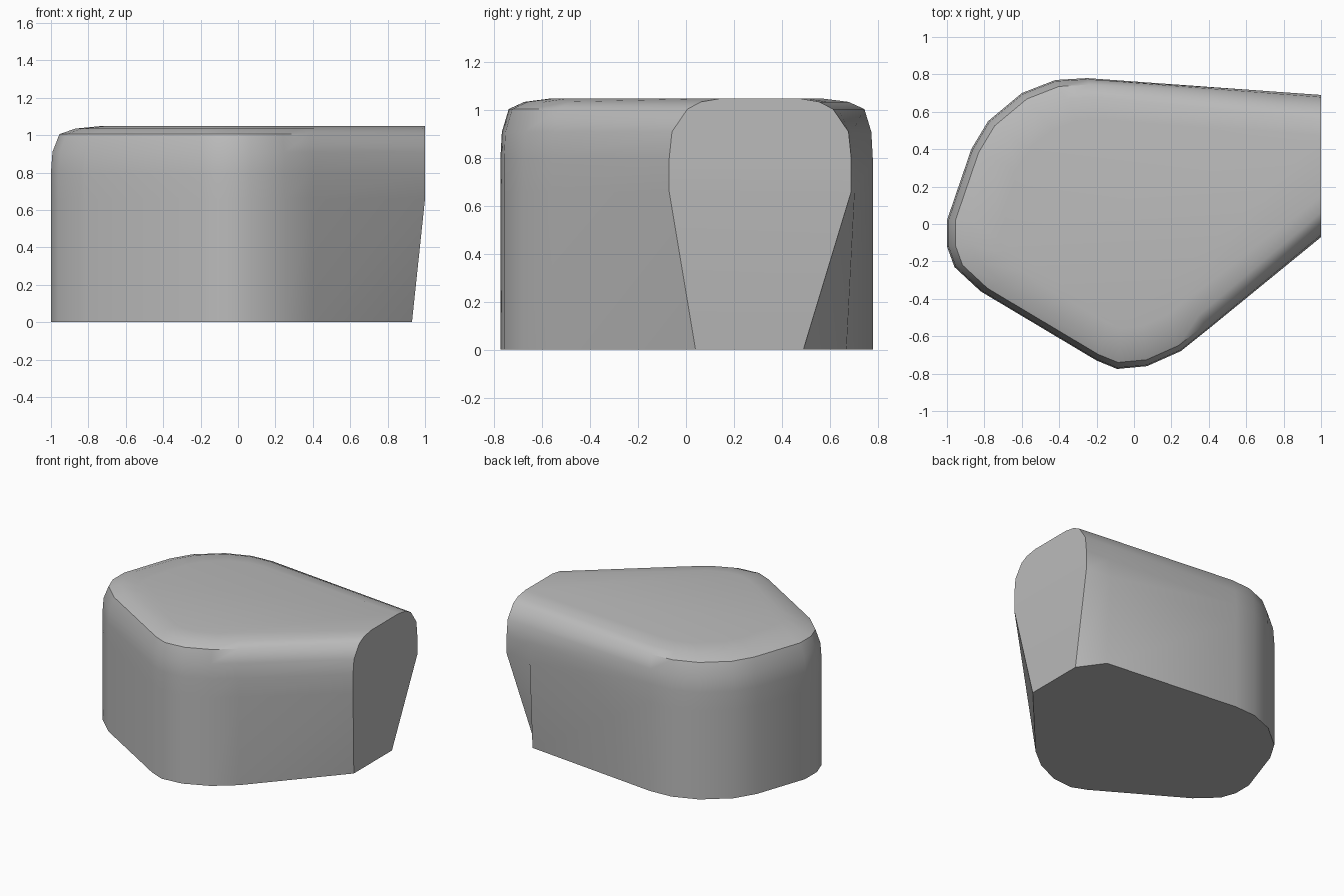
import bpy, bmesh, math

cube = bpy.data.objects.get("Cube")
if cube:
    bpy.data.objects.remove(cube, do_unlink=True)

stone = bpy.data.materials.new("stone_grey")
stone.use_nodes = True
grey = (0.5, 0.5, 0.5, 1)
stone.diffuse_color = grey
stone.node_tree.nodes["Principled BSDF"].inputs["Base Color"].default_value = grey

# Widest outline, counter-clockwise; the first two points bound the flat broken end
outline = [(1, -.07), (1, .69), (.8, .705), (-.25, .78), (-.42, .77), (-.6, .7),
           (-.78, .55), (-.87, .4), (-1, .02), (-1, -.12), (-.96, -.23),
           (-.82, -.36), (-.2, -.73), (-.09, -.775), (.07, -.76), (.25, -.68),
           (.4, -.56)]

# Base outline: the broken end is undercut and its corners taper in
base = list(outline)
base[0:3] = [(.93, .04), (.93, .49), (.8, .67)]


def shrink(body, end):
    """Scale the outline inward, keeping the broken end in its plane."""
    ring = [(x * body, y * body) for x, y in outline]
    ring[0:2] = [(1, .31 + (y - .31) * end) for x, y in outline[0:2]]
    # the back point follows the line between its neighbours
    (ax, ay), (bx, by) = ring[1], ring[3]
    t = (1 - .8 * body) / (ax - bx)
    ring[2] = (ax + (bx - ax) * t, ay + (by - ay) * t)
    return ring


# Heights with body and end scale for the rounded shoulder
shoulder = [(.66, 1, 1), (.8, 1, 1), (.91, .992, .97), (1.005, .955, .8),
            (1.035, .87, .65), (1.05, .72, .42)]

bm = bmesh.new()
rings = [[bm.verts.new((x, y, 0)) for x, y in base]]
for z, body, end in shoulder:
    rings.append([bm.verts.new((x, y, z)) for x, y in shrink(body, end)])

# Walls between rings, with the broken end left for one flat face
count = len(outline)
for low, high in zip(rings, rings[1:]):
    for i in range(count):
        j = (i + 1) % count
        bm.faces.new((low[i], low[j], high[j], high[i]))

# Underside and top
bm.faces.new(reversed(rings[0]))
bm.faces.new(rings[-1])
bmesh.ops.recalc_face_normals(bm, faces=bm.faces)

mesh = bpy.data.meshes.new("boulder")
bm.to_mesh(mesh)
bm.free()
mesh.materials.append(stone)
boulder = bpy.data.objects.new("boulder", mesh)
bpy.context.collection.objects.link(boulder)

# Smooth shading with sharp edges at the broken end and underside
bpy.ops.object.select_all(action="DESELECT")
boulder.select_set(True)
bpy.context.view_layer.objects.active = boulder
bpy.ops.object.shade_smooth_by_angle(angle=math.radians(42))
